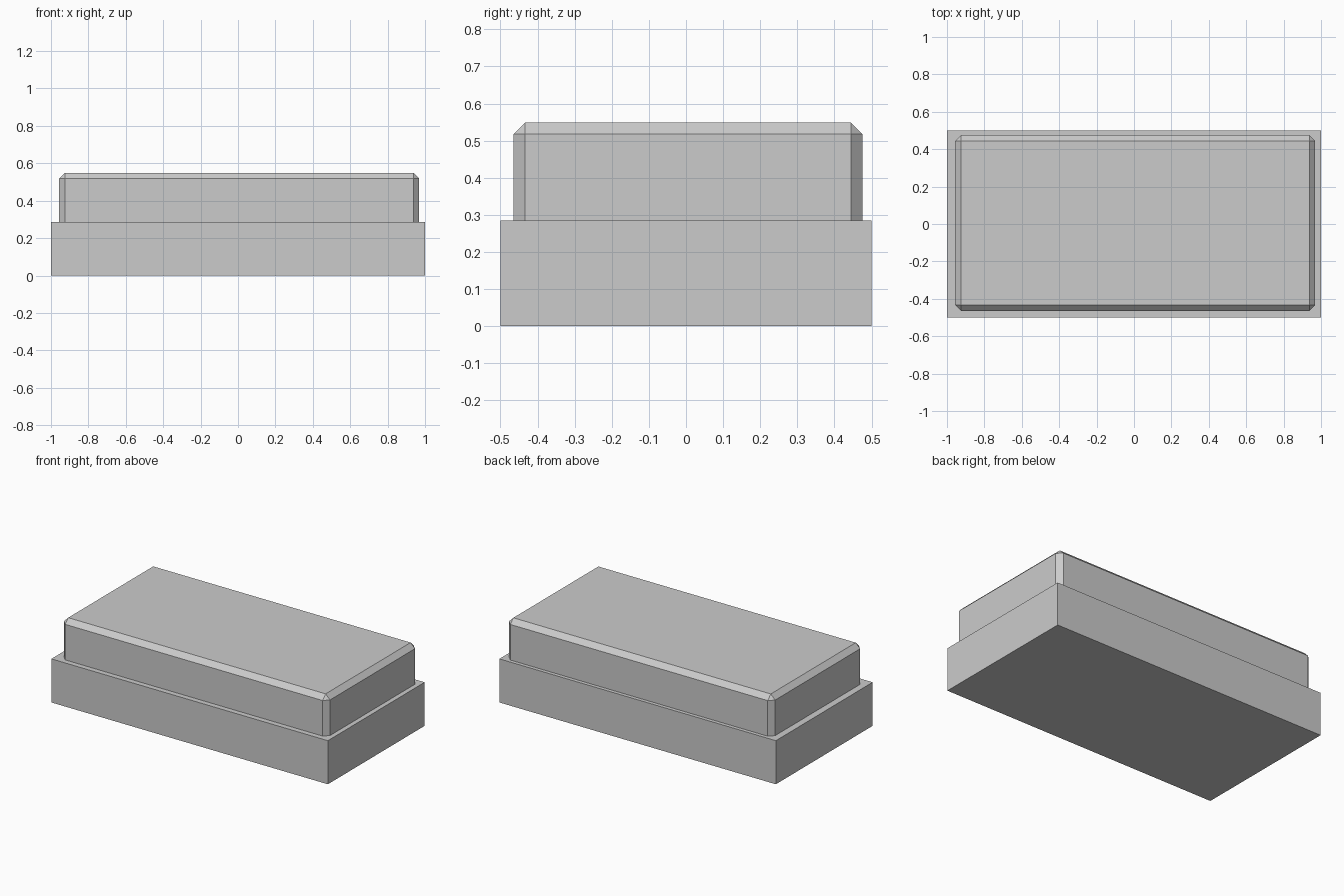
import bpy
import bmesh

if "Cube" in bpy.data.objects:
    bpy.data.objects.remove(bpy.data.objects["Cube"])


def box(name, lo, hi, chamfer=0.0):
    """Axis-aligned box between two corners, with optional flat chamfers."""
    bm = bmesh.new()
    bmesh.ops.create_cube(bm, size=1)
    for v in bm.verts:
        v.co = [(a + b) / 2 + c * (b - a) for a, b, c in zip(lo, hi, v.co)]
    if chamfer:
        bmesh.ops.bevel(bm, geom=bm.edges[:], offset=chamfer, segments=1,
                        affect='EDGES')
    mesh = bpy.data.meshes.new(name)
    bm.to_mesh(mesh)
    bm.free()
    obj = bpy.data.objects.new(name, mesh)
    bpy.context.collection.objects.link(obj)
    return obj


# Plain lower block
box("base", (-1, -0.5, 0), (1, 0.5, 0.285))

# Chamfered slab, slightly off-centre, sunk into the base
box("top_slab", (-0.956, -0.465, 0.24), (0.969, 0.476, 0.549), 0.0315)
